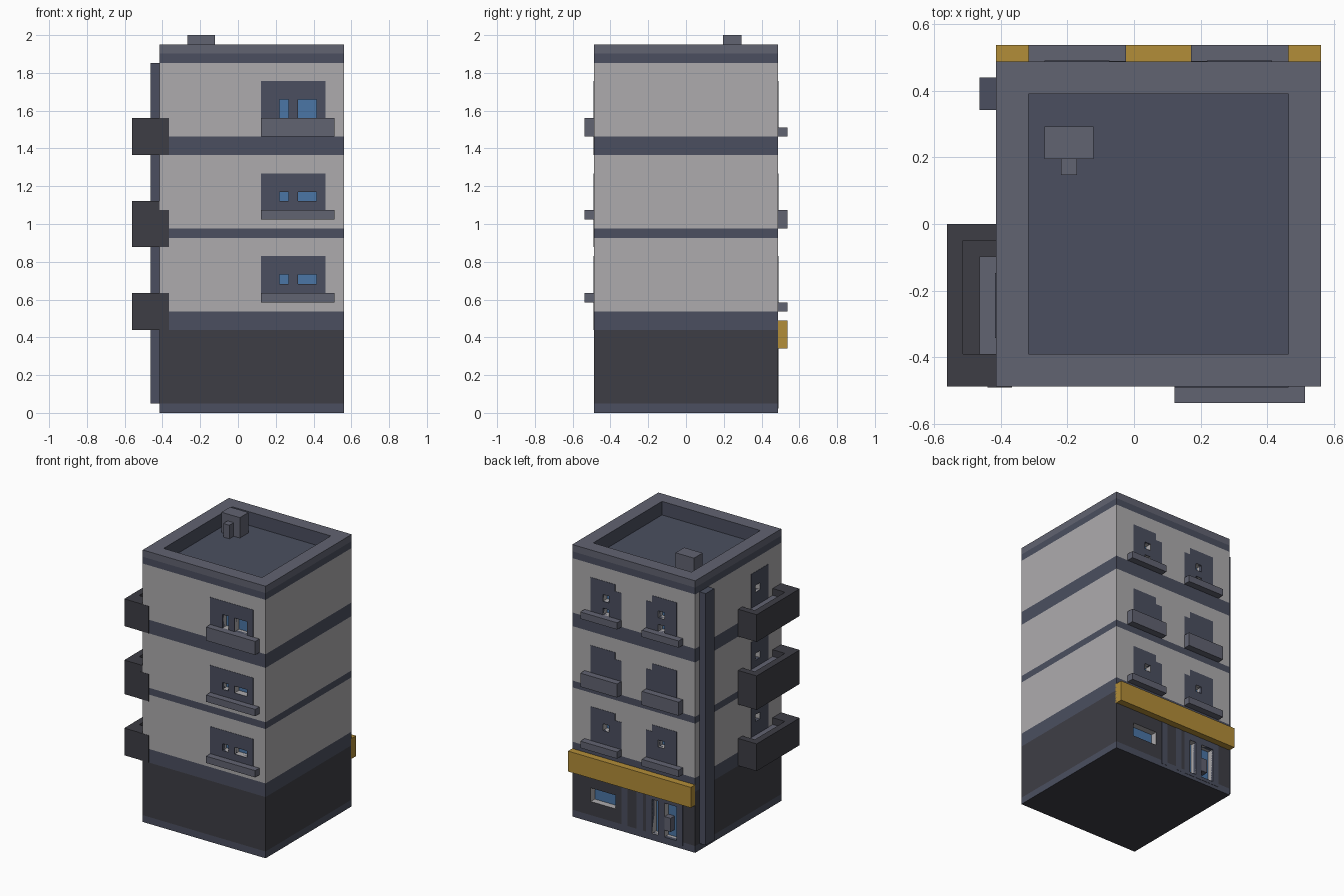
import bpy, bmesh
from mathutils import Vector

if "Cube" in bpy.data.objects:
    bpy.data.objects.remove(bpy.data.objects["Cube"])

U = 2 / 41                      # grid step: model is 23 x 22 x 41 steps
E = 0.04                        # how far flush trim stands proud of a wall


def P(x, y, z):
    return Vector(((x - 11.5) * U, (y - 11) * U, z * U))


def material(name, rgb):
    m = bpy.data.materials.new(name)
    m.diffuse_color = (*rgb, 1)
    m.use_nodes = True
    m.node_tree.nodes["Principled BSDF"].inputs["Base Color"].default_value = m.diffuse_color
    return m


PLASTER = material("plaster", (0.42, 0.41, 0.42))
SLATE = material("slate", (0.12, 0.125, 0.165))
BLUE_SLATE = material("blue_slate", (0.07, 0.078, 0.115))
DARK = material("charcoal", (0.048, 0.048, 0.06))
GOLD = material("gold", (0.45, 0.27, 0.04))
GLASS = material("glass", (0.07, 0.18, 0.38))


def finish(name, bm, mats):
    bmesh.ops.recalc_face_normals(bm, faces=bm.faces)
    me = bpy.data.meshes.new(name)
    bm.to_mesh(me)
    bm.free()
    for m in mats:
        me.materials.append(m)
    ob = bpy.data.objects.new(name, me)
    bpy.context.collection.objects.link(ob)
    return ob


def boxes(name, items, mat=None):
    """One object from boxes given as (x0, x1, y0, y1, z0, z1) in grid steps."""
    bm = bmesh.new()
    for x0, x1, y0, y1, z0, z1 in items:
        a, b = P(x0, y0, z0), P(x1, y1, z1)
        for v in bmesh.ops.create_cube(bm, size=1)["verts"]:
            v.co = Vector([(a[i] + b[i]) / 2 + v.co[i] * (b[i] - a[i]) for i in range(3)])
    return finish(name, bm, [mat] if mat else [])


def on_wall(side, a0, a1, z0, z1, out, inn):
    """Box on a wall, from 'out' steps in front to 'inn' steps behind its face."""
    if side == "front":
        return (a0, a1, 1 - out, 1 + inn, z0, z1)
    if side == "back":
        return (a0, a1, 21 - inn, 21 + out, z0, z1)
    return (3 - out, 3 + inn, a0, a1, z0, z1)          # left


# Tower: stacked colour bands, parapet and sunken roof in one shell
mats = [PLASTER, SLATE, BLUE_SLATE, DARK]
rings = [(0, 0, 2), (1, 0, 3), (9, 0, 2), (11, 0, 0), (19, 0, 2), (20, 0, 0), (28, 0, 2),
         (30, 0, 0), (38, 0, 2), (39, 0, 1), (40, 0, 1), (40, 2, 2), (38, 2, 2)]
bm = bmesh.new()
prev = None
for z, i, m in rings:           # height, inset, material above this ring
    x0, x1, y0, y1 = 3 + i, 23 - i, 1 + i, 21 - i
    cur = [bm.verts.new(P(x, y, z)) for x, y in ((x0, y0), (x1, y0), (x1, y1), (x0, y1))]
    if prev:
        for k in range(4):
            f = bm.faces.new((prev[k], prev[k - 3], cur[k - 3], cur[k]))
            f.material_index = pm
    else:
        bm.faces.new(cur).material_index = 3
    prev, pm = cur, m
bm.faces.new(prev).material_index = 2
tower = finish("tower_walls", bm, mats)

# Openings, frames and sills collected floor by floor
frames, steps, sills, holes = [], [], [], []
front = [(12, 17, 13, 14, 15), (21, 26, 22, 23, 24), (30, 36, 32, 32, 34)]
for z0, top, sill_top, g0, g1 in front:
    frames.append(on_wall("front", 14, 21, z0, top, E, 0.5))
    sills.append(on_wall("front", 14, 22, z0, sill_top, 1, 0.3))
    holes += [("front", 16, 17, g0, g1), ("front", 18, 20, g0, g1)]

back = [(11, 17, 12, [14]), (20, 26, 22, []), (30, 36, 31, [31, 33])]
for z0, top, sill_top, panes in back:
    frames.append(on_wall("back", 16, 20, z0, top, E, 0.5))
    frames.append(on_wall("back", 6, 10, z0, top, E, 0.5))
    steps.append(on_wall("back", 15, 16.2, z0, top - 1, E * 0.9, 0.4))
    steps.append(on_wall("back", 9.8, 11, z0, top - 1, E * 0.9, 0.4))
    for a in (5, 15):
        sills.append(on_wall("back", a, a + 6, z0, sill_top, 1, 0.3))
    for z in panes:
        holes += [("back", 17, 18, z, z + 1), ("back", 8, 9, z, z + 1)]
    # balcony side window
    frames.append(on_wall("left", 4, 8, z0, top, E, 0.5))
    sills.append(on_wall("left", 3, 9, z0, sill_top, 1, 0.3))
for z in (14, 23, 33):
    holes.append(("left", 6, 7, z, z + 1))

# Shop window and entrance on the back
holes += [("back", 16, 20, 3, 5), ("back", 9, 10, 1, 6), ("back", 6, 8, 1, 6)]
frames.append(on_wall("back", 5, 11, 0.5, 7, E, 0.5))
steps += [on_wall("back", 14, 15, 0.5, 7, E, 0.4), on_wall("back", 11.5, 12.5, 0.5, 7, E, 0.4)]

frame_ob = boxes("window_frames", frames, BLUE_SLATE)
boxes("stepped_frame_trim", steps, BLUE_SLATE)
boxes("window_sills", sills, SLATE)
boxes("window_glass", [on_wall(*h, -0.95, 1.2) for h in holes], GLASS)
boxes("door_handle_post", [on_wall("back", 7, 8, 2, 4, 0, 1.1)], SLATE)

# Cutter recesses every opening by one step
cutter = boxes("opening_cutter", [on_wall(*h, 1, 1) for h in holes])
cutter.hide_render = True
cutter.hide_viewport = True
cutter.display_type = "WIRE"
for ob in (tower, frame_ob):
    mod = ob.modifiers.new("openings", "BOOLEAN")
    mod.operation = "DIFFERENCE"
    mod.solver = "EXACT"
    mod.object = cutter

# Balconies on the left side, with a corner return on the front wall
for n, (z0, z1) in enumerate([(9, 13), (18, 23), (28, 32)]):
    boxes(f"balcony_{n + 1}", [
        (0, 3.2, 1, 11, z0, z0 + 1),        # floor
        (0, 1, 1, 11, z0, z1),              # outer rail
        (0, 3.2, 1, 3, z0, z1),             # front end
        (0, 3.2, 10, 11, z0, z1),           # back end
        (2.5, 4, 1 - E, 2, z0, z1 - (n == 1)),
    ], DARK)

# Sign board, downpipe, roof chimney and its vent
boxes("shop_sign_board", [(3, 23, 20.8, 22, 7, 10)], GOLD)
boxes("downpipe", [(2, 3.2, 18, 20, 1, 38)], BLUE_SLATE)
boxes("roof_chimney", [(6, 9, 15, 17, 37.8, 41)], SLATE)
boxes("roof_vent", [(7, 8, 14, 15.1, 37.8, 40)], SLATE)
